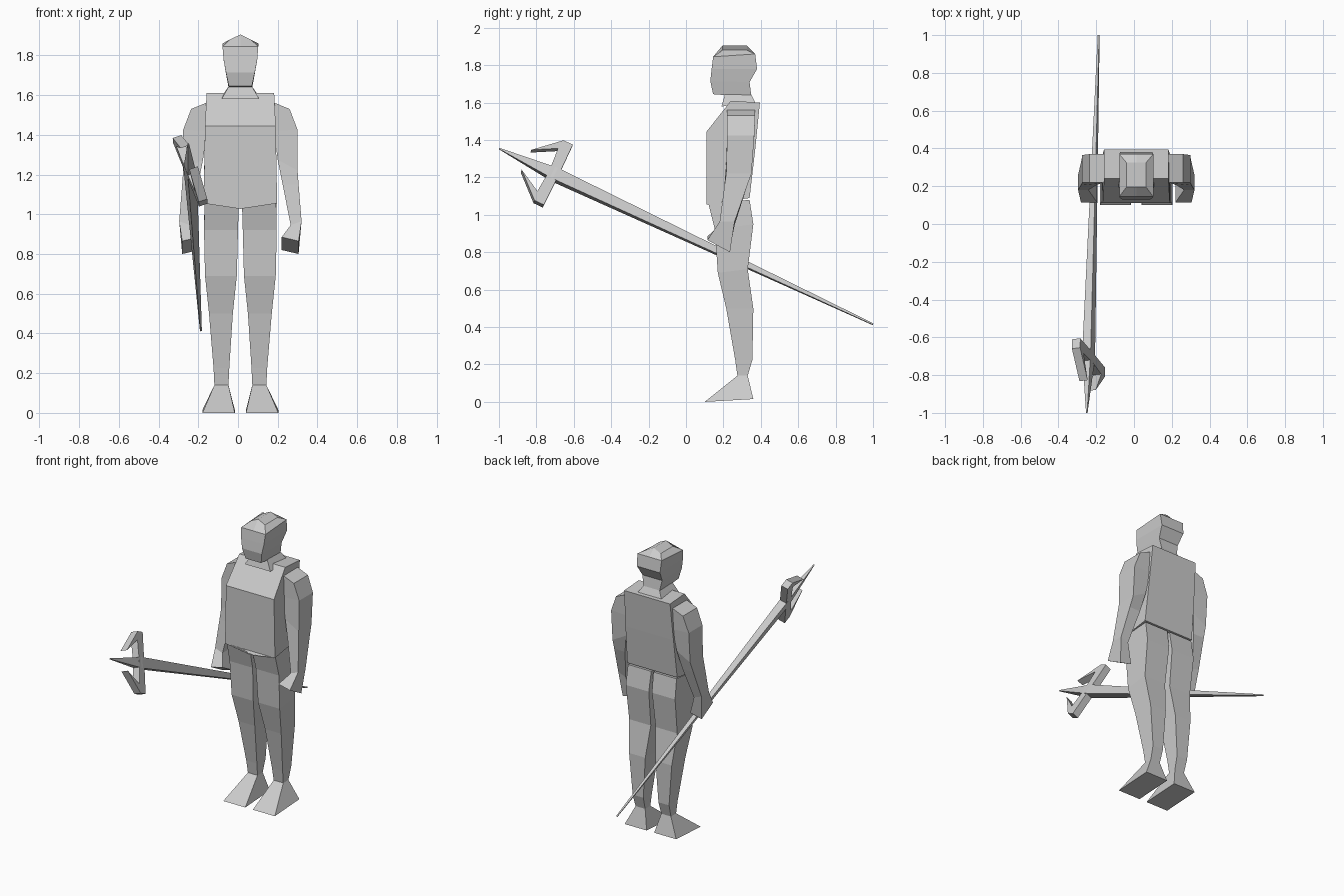
import bpy, bmesh
from mathutils import Vector

if "Cube" in bpy.data.objects:
    bpy.data.objects.remove(bpy.data.objects["Cube"])

AXIS = 0.012  # the body's mirror plane in x

grey = bpy.data.materials.new("light_grey")
grey.diffuse_color = (0.6, 0.6, 0.6, 1)
grey.use_nodes = True
grey.node_tree.nodes["Principled BSDF"].inputs["Base Color"].default_value = grey.diffuse_color


def loft(name, rings):
    """Join rings of equal point count with flat faces and cap both ends."""
    bm = bmesh.new()
    rows = [[bm.verts.new(p) for p in ring] for ring in rings]
    n = len(rows[0])
    for a, b in zip(rows, rows[1:]):
        for i in range(n):
            j = (i + 1) % n
            bm.faces.new((a[i], a[j], b[j], b[i]))
    bm.faces.new(rows[0][::-1])
    bm.faces.new(rows[-1])
    bmesh.ops.recalc_face_normals(bm, faces=bm.faces[:])
    mesh = bpy.data.meshes.new(name)
    bm.to_mesh(mesh)
    bm.free()
    mesh.materials.append(grey)
    obj = bpy.data.objects.new(name, mesh)
    bpy.context.collection.objects.link(obj)
    return obj


def body_ring(w, yf, zf, yb, zb, front=0, back=0):
    """Symmetric section; the centre points can be raised or lowered."""
    return [(AXIS - w, yf, zf), (AXIS, yf, zf + front), (AXIS + w, yf, zf),
            (AXIS + w, yb, zb), (AXIS, yb, zb + back), (AXIS - w, yb, zb)]


def limb_ring(side, x0, x1, yf, yb, z0, z1, dz=0):
    """Limb section from inner x0 to outer x1, back edge shifted by dz."""
    pts = [(x0, yf, z0), (x1, yf, z1), (x1, yb, z1 + dz), (x0, yb, z0 + dz)]
    return [(AXIS + side * (x - AXIS), y, z) for x, y, z in pts]


# Torso, neck and head
loft("torso", [
    body_ring(.185, .11, 1.055, .34, 1.09, front=-.028),
    body_ring(.178, .11, 1.445, .37, 1.35),
    body_ring(.170, .24, 1.61, .395, 1.60)])
loft("neck", [
    body_ring(.095, .19, 1.58, .375, 1.59),
    body_ring(.055, .21, 1.65, .345, 1.65)])
loft("head", [
    body_ring(.058, .145, 1.645, .35, 1.63),
    body_ring(.073, .13, 1.715, .34, 1.71),
    body_ring(.085, .137, 1.78, .38, 1.78),
    body_ring(.090, .145, 1.845, .37, 1.86),
    body_ring(.052, .195, 1.88, .325, 1.88, .025, .025)])

# Limbs, mirrored left and right
arm = [(.15, .26, .22, .37, 1.575, 1.53),
       (.18, .30, .22, .365, 1.42, 1.425),
       (.20, .30, .215, .35, 1.275, 1.22),
       (.225, .305, .205, .325, 1.15, 1.15),
       (.265, .32, .18, .26, .945, .965)]
hand = [arm[-1],
        (.22, .305, .115, .235, .885, .865, -.065)]
leg = [(.02, .192, .12, .34, 1.06, 1.06, .02),
       (.024, .195, .155, .36, .92, .92, .03),
       (.03, .19, .17, .33, .69, .69, .02),
       (.05, .17, .215, .36, .50, .50),
       (.068, .147, .263, .355, .225, .225),
       (.072, .143, .275, .33, .14, .14)]
foot = [leg[-1],
        (.04, .203, .10, .36, 0, 0, .015)]
for side, label in ((1, "left"), (-1, "right")):
    for part, rows in (("arm", arm), ("hand", hand), ("leg", leg), ("foot", foot)):
        loft(f"{label}_{part}", [limb_ring(side, *r) for r in rows])

# Spear frame: along the shaft, across the barbs, through the thickness
TIP, END = Vector((-.25, -1, 1.355)), Vector((-.187, 1, .415))
along = (END - TIP).normalized()
across = Vector((-.13, .152, .32))
across = (across - along * across.dot(along)).normalized()
thick = along.cross(across)


def spear_point(s, t, v):
    return TIP + along * s + across * t + thick * v


def shaft_ring(s, t, v):
    return [spear_point(s, a * t, b * v)
            for a, b in ((-1, -1), (1, -1), (1, 1), (-1, 1))]


length = (END - TIP).length
loft("spear_shaft", [shaft_ring(0, .003, .003),
                     shaft_ring(.33, .034, .024),
                     shaft_ring(length, .004, .004)])

# Crossbar arms with hooked barbs
for sign, label in ((1, "upper"), (-1, "lower")):
    outline = [(.295, 0), (.285, .135), (.16, .063), (.293, .19), (.348, .19), (.35, 0)]
    loft(f"{label}_barb", [[spear_point(s, sign * t, v) for s, t in outline]
                           for v in (-.023, .023)])
